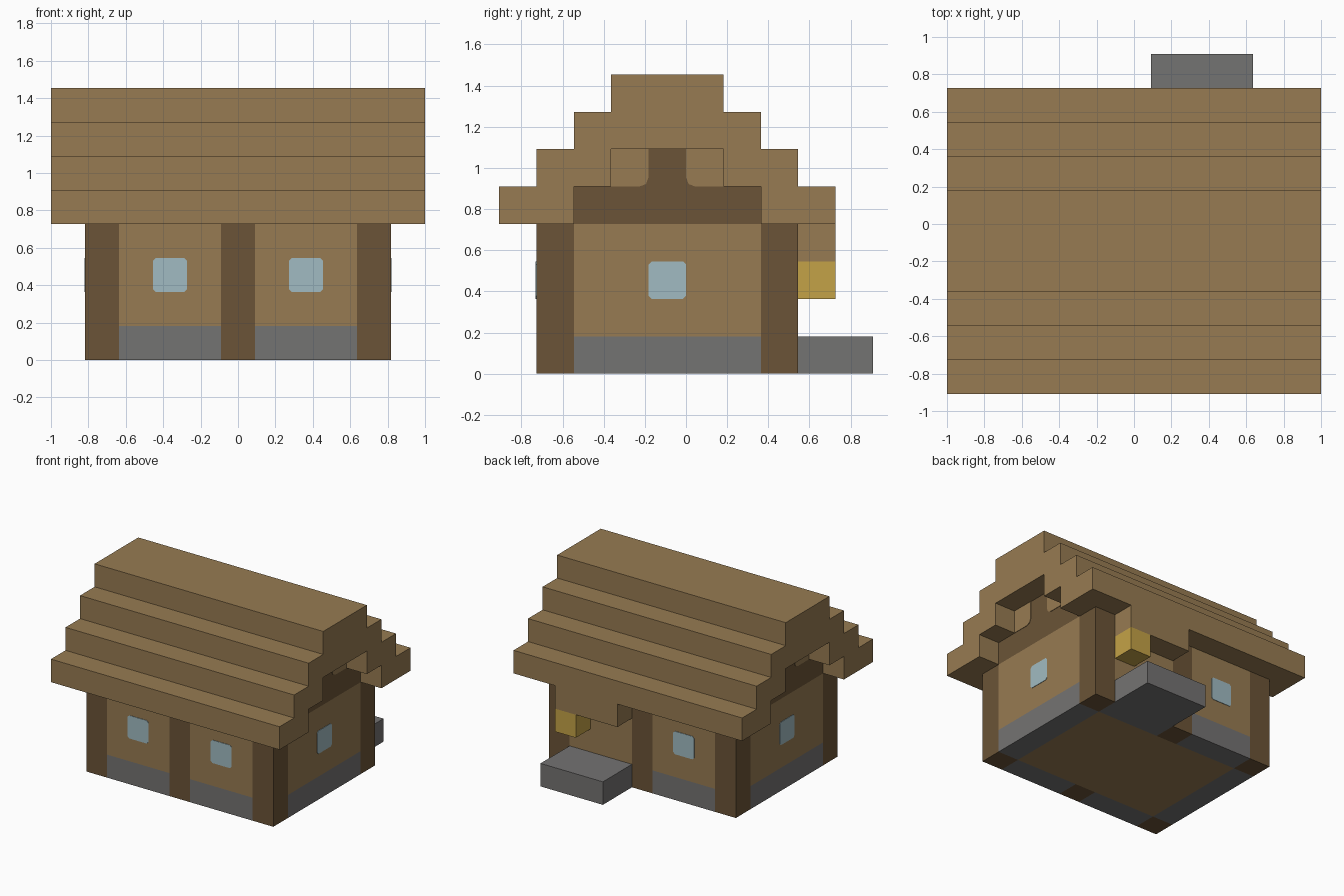
import bpy
import bmesh
from mathutils import Vector

if "Cube" in bpy.data.objects:
    bpy.data.objects.remove(bpy.data.objects["Cube"], do_unlink=True)

U = 2 / 11          # one building block
THIN = 0.02         # plate thickness in blocks


def linear(c):
    c /= 255
    return c / 12.92 if c <= 0.04045 else ((c + 0.055) / 1.055) ** 2.4


def material(name, *rgb):
    m = bpy.data.materials.new(name)
    m.use_nodes = True
    col = [linear(c) for c in rgb] + [1]
    m.diffuse_color = col
    m.node_tree.nodes["Principled BSDF"].inputs["Base Color"].default_value = col
    return m


PLANK = material("plank brown", 151, 123, 82)
LOG = material("dark log", 107, 84, 55)
STONE = material("stone grey", 116, 115, 114)
GLASS = material("window blue", 161, 187, 194)
GLOW = material("lantern yellow", 196, 162, 71)


def prism(name, mat, points, depth):
    """Extrude a closed outline, given in blocks, along a depth vector."""
    bm = bmesh.new()
    face = bm.faces.new([bm.verts.new(Vector(p) * U) for p in points])
    ext = bmesh.ops.extrude_face_region(bm, geom=[face], use_keep_orig=True)
    verts = [g for g in ext["geom"] if isinstance(g, bmesh.types.BMVert)]
    bmesh.ops.translate(bm, verts=verts, vec=Vector(depth) * U)
    bmesh.ops.recalc_face_normals(bm, faces=bm.faces[:])
    me = bpy.data.meshes.new(name)
    bm.to_mesh(me)
    bm.free()
    me.materials.append(mat)
    ob = bpy.data.objects.new(name, me)
    bpy.context.collection.objects.link(ob)
    return ob


def box(name, mat, x, y, z):
    pts = [(x[0], y[0], z[0]), (x[1], y[0], z[0]), (x[1], y[1], z[0]), (x[0], y[1], z[0])]
    return prism(name, mat, pts, (0, 0, z[1] - z[0]))


def clipped(a, b, c, d, cut):
    """Rectangle outline from (a, c) to (b, d) with its corners cut off."""
    return [(a + cut, c), (b - cut, c), (b, c + cut), (b, d - cut),
            (b - cut, d), (a + cut, d), (a, d - cut), (a, c + cut)]


# Floor and corner posts, plus a middle post on the front and back
box("floor", PLANK, (-3.5, 3.5), (-3, 2), (0, 1))
for y, side in ((-4, "front"), (2, "back")):
    for x, place in ((-4.5, "right"), (-0.5, "middle"), (3.5, "left")):
        box(f"{side}_{place}_post", LOG, (x, x + 1), (y, y + 1), (0, 4))
    # Long walls between the posts, on stone footings
    for x, place in ((-3.5, "right"), (0.5, "left")):
        box(f"{side}_{place}_footing", STONE, (x, x + 3), (y, y + 1), (0, 1))
        box(f"{side}_{place}_wall", PLANK, (x, x + 3), (y, y + 1), (1, 4))
        if (side, place) != ("back", "left"):
            face = -4 if side == "front" else 3
            out = -THIN if side == "front" else THIN
            outline = [(a, face, b) for a, b in clipped(x + 1, x + 2, 2, 3, 0.08)]
            prism(f"{side}_{place}_window", GLASS, outline, (0, out, 0))

# End walls with window and gable
for s, side in ((-1, "right"), (1, "left")):
    span = sorted((3.5 * s, 4.5 * s))
    face, out = 4.5 * s, (THIN * s, 0, 0)
    box(f"{side}_end_footing", STONE, span, (-3, 2), (0, 1))
    box(f"{side}_end_wall", PLANK, span, (-3, 2), (1, 4))
    box(f"{side}_gable_beam", LOG, span, (-3, 2), (4, 5))
    box(f"{side}_gable_post", LOG, span, (-2, 1), (5, 6))
    prism(f"{side}_end_window", GLASS,
          [(face, a, b) for a, b in clipped(-1, 0, 2, 3, 0.08)], out)
    # Gable boards have a clipped lower corner beside the post
    for m, place in ((-1, "front"), (1, "back")):
        board = [(0.5, 6), (0.5, 5.25), (0.57, 5.07), (0.75, 5), (1.5, 5), (1.5, 6)]
        prism(f"{side}_{place}_gable_board", PLANK,
              [(face, -0.5 + m * a, b) for a, b in board], out)

# Stepped roof: climb the front, cross the ridge, then return underneath
half = [(4.5, 4), (4.5, 5), (3.5, 5), (3.5, 6), (2.5, 6), (2.5, 7), (1.5, 7), (1.5, 8)]
under = [(1.5, 6), (1.5, 5), (2.5, 5), (2.5, 4)]
outline = [(-a, b) for a, b in half] + half[::-1]
outline += under[::-1] + [(-a, b) for a, b in under]
prism("roof", PLANK, [(-5.5, a - 0.5, b) for a, b in outline], (11, 0, 0))

# Back porch
box("porch_step", STONE, (0.5, 3.5), (3, 5), (0, 1))
box("porch_canopy", PLANK, (0.5, 3.5), (3, 4), (3, 4))
box("porch_lantern", GLOW, (2.5, 3.5), (3, 4), (2, 3))
